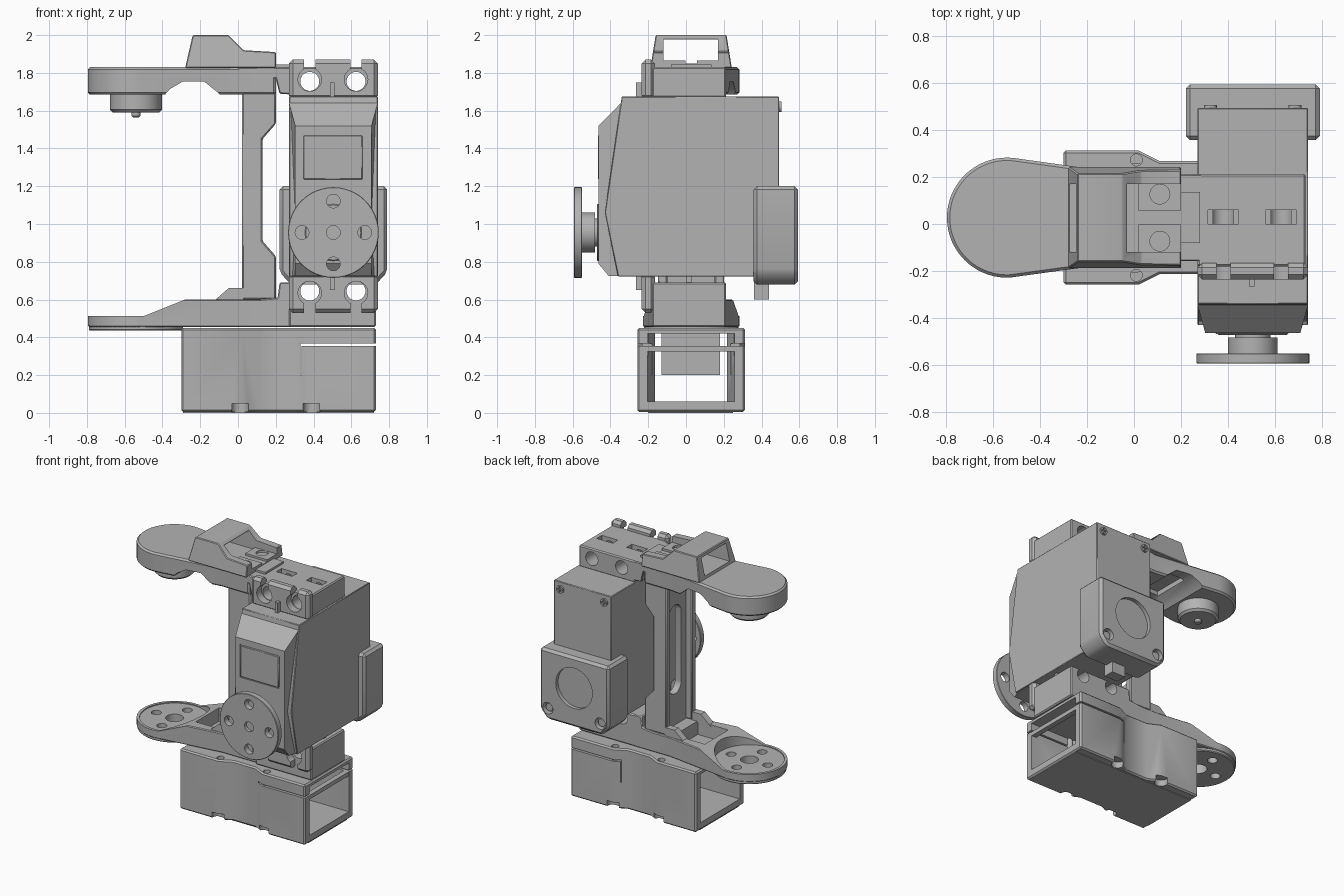
import bpy, bmesh
from math import sin, cos, pi, radians
from mathutils import Vector

if "Cube" in bpy.data.objects:
    bpy.data.objects.remove(bpy.data.objects["Cube"], do_unlink=True)

grey = bpy.data.materials.new("plain_grey")
grey.use_nodes = True
COLOUR = (0.45, 0.45, 0.45, 1)
grey.diffuse_color = COLOUR
grey.node_tree.nodes["Principled BSDF"].inputs["Base Color"].default_value = COLOUR
YC = 0.027          # middle of the bracket in y
SX = 0.505          # middle of the motor in x


def prism(name, pts, axis, a, b, bevel=0.0):
    """Extrude a 2D outline along an axis from a to b."""
    put = {"x": lambda u, v, w: (w, u, v), "y": lambda u, v, w: (u, w, v),
           "z": lambda u, v, w: (u, v, w)}[axis]
    bm = bmesh.new()
    rings = [[bm.verts.new(put(u, v, w)) for u, v in pts] for w in (a, b)]
    bm.faces.new(rings[0])
    bm.faces.new(rings[1])
    for i in range(len(pts)):
        j = (i + 1) % len(pts)
        bm.faces.new((rings[0][i], rings[0][j], rings[1][j], rings[1][i]))
    bmesh.ops.recalc_face_normals(bm, faces=bm.faces)
    mesh = bpy.data.meshes.new(name)
    bm.to_mesh(mesh)
    bm.free()
    mesh.materials.append(grey)
    obj = bpy.data.objects.new(name, mesh)
    bpy.context.collection.objects.link(obj)
    if bevel:
        mod = obj.modifiers.new("bevel", "BEVEL")
        mod.width, mod.segments, mod.angle_limit = bevel, 1, radians(40)
    return obj


def box(name, x, y, z, bevel=0.0):
    return prism(name, [(x[0], y[0]), (x[1], y[0]), (x[1], y[1]), (x[0], y[1])], "z", *z, bevel)


def arc(cu, cv, r, a=0, b=2 * pi, n=48):
    return [(cu + r * cos(a + (b - a) * i / n), cv + r * sin(a + (b - a) * i / n)) for i in range(n)]


def cyl(name, u, v, r, axis, a, b, bevel=0.0):
    return prism(name, arc(u, v, r), axis, a, b, bevel)


def cut(obj, *cutters):
    """Subtract the cutters, bake the result and drop the cutters."""
    for c in cutters:
        c.hide_render = True
        mod = obj.modifiers.new("cut", "BOOLEAN")
        mod.operation, mod.solver, mod.object = "DIFFERENCE", "EXACT", c
    dg = bpy.context.evaluated_depsgraph_get()
    mesh = bpy.data.meshes.new_from_object(obj.evaluated_get(dg))
    obj.modifiers.clear()
    obj.data = mesh
    for c in cutters:
        bpy.data.objects.remove(c, do_unlink=True)


# Base box: hollow, with a waist in the middle
def waist(wide, slim, x0, x1):
    side = [(x0, wide), (0.02, wide), (0.11, slim), (0.29, slim), (0.38, wide), (x1, wide)]
    return [(x, YC + w) for x, w in side] + [(x, YC - w) for x, w in reversed(side)]


base = prism("base_box", waist(0.285, 0.24, -0.3, 0.73), "z", 0.005, 0.45, 0.01)
cutters = [prism("tunnel", waist(0.23, 0.19, -0.5, 0.9), "z", 0.06, 0.42),
           box("slit", (0.33, 0.9), (-0.5, 0.5), (0.355, 0.367)),
           box("slit_end", (0.33, 0.335), (-0.5, 0.5), (0.2, 0.36))]
for s in (-1, 1):
    for x in (0.01, 0.39):
        cutters += [cyl("foot_notch", x, YC + s * 0.27, 0.045, "z", -0.1, 0.05),
                    cyl("screw_hole", x, YC + s * 0.245, 0.025, "z", 0.3, 0.6)]
cut(base, *cutters)
box("base_end_bar", (0.69, 0.728), (-0.23, 0.28), (0.325, 0.355))
box("base_inner_block", (0.05, 0.1), (-0.13, 0.18), (0.2, 0.43))
box("base_foot", (-0.29, 0.72), (-0.2, 0.25), (0, 0.02))


# Arms: round end tapering into the hub
def arm_outline(r):
    return arc(-0.54, YC, r, radians(83), radians(277)) + [(-0.02, YC - 0.185), (0.2, YC - 0.185),
                                                           (0.2, YC + 0.185), (-0.02, YC + 0.185)]


upper = prism("upper_arm", arm_outline(0.255), "z", 1.685, 1.83, 0.012)
notch = [(-0.4, 1.67), (-0.36, 1.715), (-0.29, 1.755), (-0.18, 1.755), (-0.1, 1.69), (-0.09, 1.67)]
cut(upper, prism("notch", notch, "y", -0.5, 0.5),
    box("under_pocket", (-0.3, -0.1), (-0.11, 0.165), (1.6, 1.785)))
cyl("upper_pivot", -0.54, YC, 0.137, "z", 1.59, 1.7, 0.015)
cyl("upper_pin", -0.54, YC, 0.023, "z", 1.565, 1.6, 0.006)

lower = prism("lower_arm", arm_outline(0.255), "z", 0.455, 0.6, 0.006)
slope = [(-0.9, 0.512), (-0.5, 0.512), (-0.28, 0.6), (-0.28, 0.8), (-0.9, 0.8)]
holes = [(-0.54, YC, 0.06)] + [(-0.54 + 0.15 * cos(a * pi / 2), YC + 0.15 * sin(a * pi / 2), 0.034)
                               for a in range(4)]


def pivot_holes():
    return [cyl("pivot_hole", x, y, r, "z", 0.3, 0.7) for x, y, r in holes]


cut(lower, prism("slope", slope, "y", -0.5, 0.5), cyl("seat", -0.54, YC, 0.235, "z", 0.505, 0.8),
    box("pocket", (-0.27, -0.02), (-0.11, 0.165), (0.5, 0.8)), *pivot_holes())
lip = cyl("lower_arm_lip", -0.54, YC, 0.25, "z", 0.435, 0.47, 0.006)
cut(lip, *pivot_holes())
gusset = [(-0.13, 0.59), (-0.05, 0.66), (0.03, 0.66), (0.03, 0.59)]
for s in (-1, 1):
    y = YC + s * 0.155
    prism("lower_gusset", gusset, "y", y - 0.025, y + 0.025)

# Upright channel: two shaped flanges and a slotted web
flange = [(0.02, 0.6), (0.2, 0.6), (0.2, 0.83), (0.13, 0.91), (0.13, 1.45), (0.2, 1.53), (0.2, 1.76), (0.02, 1.76)]
for s in (-1, 1):
    y = YC + s * 0.15
    prism("upright_flange", flange, "y", y - 0.025, y + 0.025, 0.008)
web = box("upright_web", (0.07, 0.12), (YC - 0.15, YC + 0.15), (0.6, 1.76))
slot = arc(YC, 1.42, 0.07, 0, pi, 24) + arc(YC, 0.9, 0.07, pi, 2 * pi, 24)
cut(web, prism("slot", slot, "x", -0.2, 0.3))

# Hollow cap on the upper arm
cap = prism("top_cap", [(-0.28, 1.825), (-0.24, 2.0), (-0.05, 2.0), (0.03, 1.92), (0.2, 1.91), (0.2, 1.825)],
            "y", YC - 0.215, YC + 0.215, 0.005)
for v in cap.data.vertices:
    v.co.y = YC + (v.co.y - YC) * (1 - 0.75 * (v.co.z - 1.83))
cut(cap, box("cap_tunnel", (-0.5, 0.4), (-0.12, 0.17), (1.85, 1.977)),
    box("cap_opening", (-0.03, 0.4), (-0.12, 0.17), (1.85, 2.2)))
for s in (-1, 1):
    y = YC + s * 0.09
    pad = box("cap_pad", (0.02, 0.2), (y - 0.06, y + 0.06), (1.83, 1.865))
    cut(pad, cyl("pad_hole", 0.11, y + s * 0.01, 0.042, "z", 1.84, 2))
box("cap_tab", (0.19, 0.28), (-0.08, 0.135), (1.8, 1.845))

# Links from the hubs to the motor frame
prism("upper_link", [(0.0, 1.77), (0.2, 1.77), (0.22, 1.69), (0.29, 1.685), (0.29, 1.83), (0.0, 1.83)],
      "y", YC - 0.185, YC + 0.185, 0.006)
prism("lower_link", [(0.0, 0.455), (0.29, 0.455), (0.29, 0.69), (0.22, 0.69), (0.21, 0.61), (0.0, 0.59)],
      "y", YC - 0.185, YC + 0.185, 0.006)

# Motor frame: blocks and slotted ears above and below
for name, s, z0, z1 in (("upper", 1, 1.67, 1.83), ("lower", -1, 0.455, 0.69)):
    hz = 1.2 + s * 0.565
    block = box(name + "_frame_block", (0.27, 0.73), (-0.18, 0.213), (z0, z1), 0.008)
    ear = box(name + "_frame_ear", (0.27, 0.74), (-0.235, -0.165),
              (min(1.2 + s * 0.46, 1.2 + s * 0.67), max(1.2 + s * 0.46, 1.2 + s * 0.67)), 0.02)
    block_cuts, ear_cuts = [], []
    for x in (0.38, 0.625):
        block_cuts.append(cyl("bolt_hole", x, hz - s * 0.01, 0.05, "y", -0.5, 0.5))
        block_cuts.append(box("window", (x - 0.065, x + 0.065), (0, 0.06), (1.78, 2)))
        ear_cuts.append(cyl("ear_hole", x, hz, 0.062, "y", -0.5, 0.5))
        ear_cuts.append(box("ear_slot", (x - 0.03, x + 0.03), (-0.5, 0.5), sorted((hz, hz + s * 0.3))))
    cut(block, *block_cuts)
    cut(ear, *ear_cuts)
    rib = sorted((1.2 + s * 0.45, 1.2 + s * 0.55))
    box(name + "_frame_rib", (0.488, 0.512), (-0.265, -0.2), rib)
box("lower_post", (0.3, 0.7), (0, 0.03), (0.68, 0.74))

# Motor body with tapered front cover
prism("motor_body", [(-0.34, 1.675), (0.493, 1.675), (0.493, 0.722), (-0.36, 0.722), (-0.43, 1.06)],
      "x", 0.27, 0.74, 0.004)
cover = prism("motor_cover", [(-0.3, 1.64), (-0.345, 1.64), (-0.463, 1.52), (-0.463, 0.79), (-0.41, 0.725), (-0.3, 0.725)],
              "x", 0.27, 0.74)
for v in cover.data.vertices:
    if v.co.y < -0.4:
        v.co.x = SX + (v.co.x - SX) * 0.86
groove = box("groove", (0.34, 0.665), (-0.48, -0.457), (1.23, 1.475))
cut(cover, groove)
box("cover_panel", (0.346, 0.659), (-0.467, -0.45), (1.236, 1.469), 0.004)
for x in (0.325, 0.685):
    screw = cyl("motor_screw", x, 1.62, 0.028, "y", 0.48, 0.505)
    cut(screw, box("screw_slot", (x - 0.02, x + 0.02), (0.495, 0.6), (1.615, 1.625)),
        box("screw_slot", (x - 0.005, x + 0.005), (0.495, 0.6), (1.6, 1.64)))

# Rear housing wrapped round the motor
rear_shape = [(0.22, 1.2), (0.22, 0.745), (0.28, 0.68), (0.73, 0.68), (0.79, 0.745), (0.79, 1.2)]
rear = prism("rear_housing", rear_shape, "y", 0.357, 0.593, 0.018)
cut(rear, cyl("recess", SX, 0.97, 0.15, "y", 0.565, 0.7),
    *[cyl("rear_hole", x, 0.765, 0.042, "y", 0.55, 0.7) for x in (0.29, 0.72)])
for x in (0.29, 0.72):
    cyl("rear_screw", x, 0.765, 0.028, "y", 0.54, 0.575)
box("connector", (0.45, 0.56), (0.36, 0.44), (0.6, 0.7))

# Output horn
horn = cyl("output_horn", SX, 0.955, 0.24, "y", -0.593, -0.55, 0.003)
horn_holes = [cyl("horn_hole", SX + 0.166 * cos(a * pi / 2), 0.955 + 0.166 * sin(a * pi / 2), 0.036,
                  "y", -0.7, -0.5) for a in range(4)]
cut(horn, cyl("horn_centre", SX, 0.955, 0.036, "y", -0.7, -0.57), *horn_holes)
cyl("horn_hub", SX, 0.955, 0.105, "y", -0.56, -0.483)
cyl("horn_spline", SX, 0.955, 0.075, "y", -0.49, -0.45)
cyl("horn_collar", SX, 0.955, 0.15, "y", -0.472, -0.45, 0.005)

# Smooth round walls, keep edges sharp
bpy.ops.object.select_all(action="DESELECT")
for obj in bpy.context.collection.objects:
    if obj.type == "MESH" and grey.name in obj.data.materials:
        obj.select_set(True)
        bpy.context.view_layer.objects.active = obj
bpy.ops.object.shade_smooth_by_angle(angle=radians(30))
